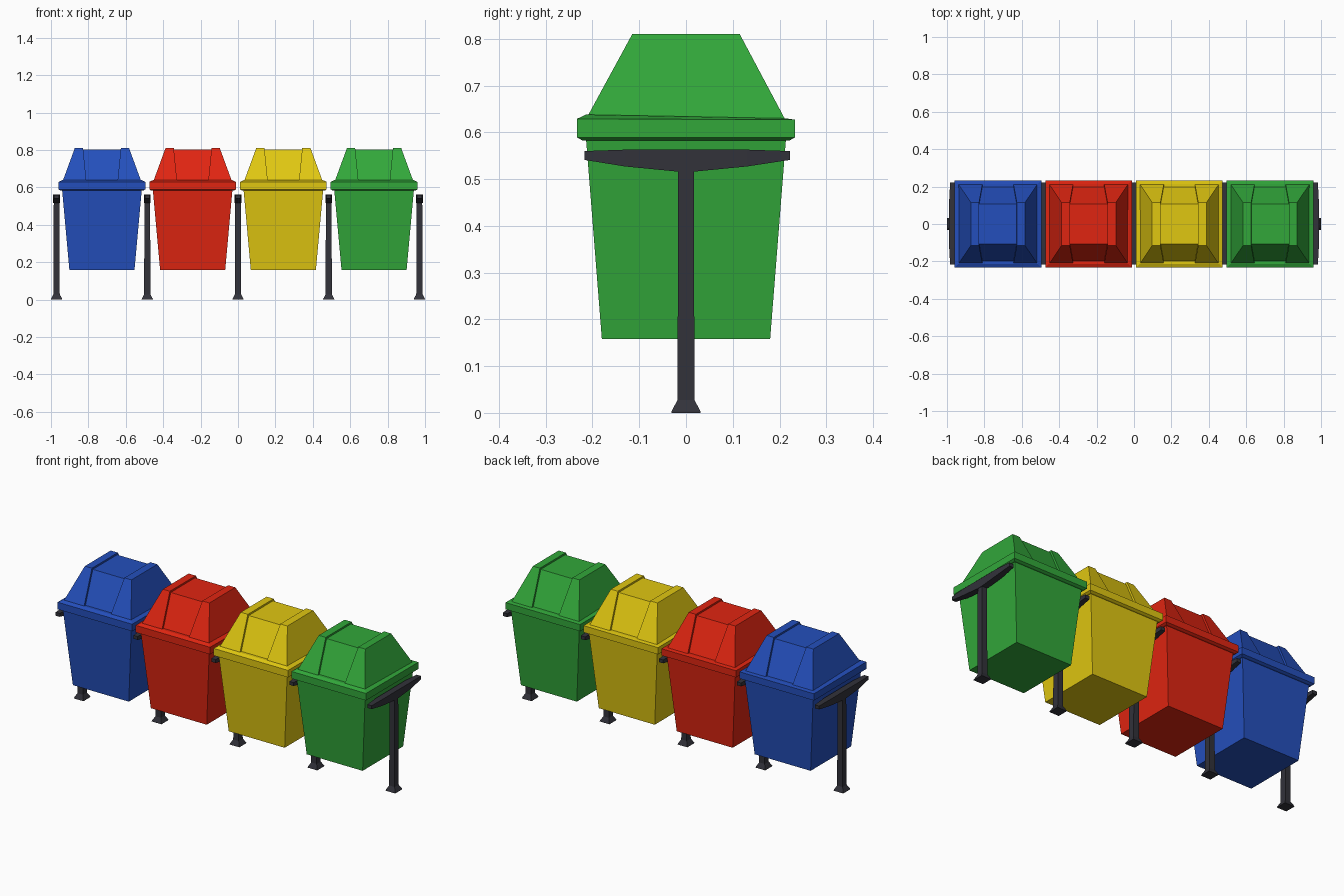
import bpy
import bmesh

if "Cube" in bpy.data.objects:
    bpy.data.objects.remove(bpy.data.objects["Cube"])


def srgb(*rgb):
    lin = [(c / 255 / 12.92) if c < 10 else ((c / 255 + 0.055) / 1.055) ** 2.4 for c in rgb]
    return (*lin, 1.0)


def material(name, *rgb):
    mat = bpy.data.materials.new(name)
    mat.diffuse_color = srgb(*rgb)
    mat.use_nodes = True
    mat.node_tree.nodes["Principled BSDF"].inputs["Base Color"].default_value = mat.diffuse_color
    return mat


def finish(bm, name, mat, location):
    bmesh.ops.recalc_face_normals(bm, faces=bm.faces)
    mesh = bpy.data.meshes.new(name)
    bm.to_mesh(mesh)
    bm.free()
    mesh.materials.append(mat)
    obj = bpy.data.objects.new(name, mesh)
    obj.location = location
    bpy.context.collection.objects.link(obj)
    return obj


def loft(bm, rings):
    """Stack of rectangles (x0, x1, half_y, z_front, z_back) joined into a closed solid."""
    loops = []
    for x0, x1, hy, zf, zb in rings:
        corners = ((x0, -hy, zf), (x1, -hy, zf), (x1, hy, zb), (x0, hy, zb))
        loops.append([bm.verts.new(c) for c in corners])
    for a, b in zip(loops, loops[1:]):
        for i in range(4):
            j = (i + 1) % 4
            bm.faces.new((a[i], a[j], b[j], b[i]))
    bm.faces.new(loops[0][::-1])
    bm.faces.new(loops[-1])


def make_bin(label, x, mat):
    loc = (x, 0, 0)
    # Tapered container
    bm = bmesh.new()
    loft(bm, [(-0.174, 0.174, 0.18, 0.158, 0.158), (-0.213, 0.213, 0.214, 0.588, 0.588)])
    finish(bm, label + "_container", mat, loc)
    # Overhanging rim with a sloped upper edge
    bm = bmesh.new()
    loft(bm, [(-0.222, 0.222, 0.222, 0.583, 0.583),
              (-0.232, 0.232, 0.233, 0.589, 0.589),
              (-0.232, 0.232, 0.233, 0.629, 0.627),
              (-0.213, 0.213, 0.214, 0.638, 0.630)])
    finish(bm, label + "_rim", mat, loc)
    # Raised lid shoulders, mirrored left and right
    bm = bmesh.new()
    for s in (-1, 1):
        loft(bm, [(s * 0.083, s * 0.211, 0.213, 0.630, 0.626),
                  (s * 0.101, s * 0.145, 0.115, 0.810, 0.810)])
    finish(bm, label + "_lid_shoulders", mat, loc)
    # Recessed swing flap between the shoulders
    bm = bmesh.new()
    loft(bm, [(-0.095, 0.095, 0.201, 0.630, 0.626), (-0.112, 0.112, 0.108, 0.801, 0.801)])
    finish(bm, label + "_lid_flap", mat, loc)


def make_stand(index, x, mat):
    # Post with flared foot
    bm = bmesh.new()
    loft(bm, [(-0.030, 0.030, 0.031, 0, 0), (-0.030, 0.030, 0.031, 0.003, 0.003),
              (-0.017, 0.017, 0.018, 0.028, 0.028), (-0.015, 0.015, 0.017, 0.53, 0.53)])
    finish(bm, f"post_{index}", mat, (x, 0, 0))
    # Crossbar tapering toward both ends
    bm = bmesh.new()
    sections = [(-0.217, 0.013, 0.541, 0.560), (-0.13, 0.018, 0.527, 0.563),
                (-0.017, 0.018, 0.516, 0.563), (0.017, 0.018, 0.516, 0.563),
                (0.13, 0.018, 0.527, 0.563), (0.222, 0.013, 0.541, 0.560)]
    loops = [[bm.verts.new(c) for c in ((-h, y, z0), (h, y, z0), (h, y, z1), (-h, y, z1))]
             for y, h, z0, z1 in sections]
    for a, b in zip(loops, loops[1:]):
        for i in range(4):
            j = (i + 1) % 4
            bm.faces.new((a[i], a[j], b[j], b[i]))
    bm.faces.new(loops[0][::-1])
    bm.faces.new(loops[-1])
    finish(bm, f"crossbar_{index}", mat, (x, 0, 0))


SPACING = 0.485
bins = (("blue", (36, 79, 188)), ("red", (224, 37, 17)),
        ("yellow", (224, 199, 17)), ("green", (50, 167, 58)))
for i, (label, rgb) in enumerate(bins):
    make_bin(label, (i - 1.5) * SPACING, material(label + " plastic", *rgb))

metal = material("dark metal", 50, 50, 58)
for i in range(5):
    make_stand(i + 1, (i - 2) * SPACING, metal)
